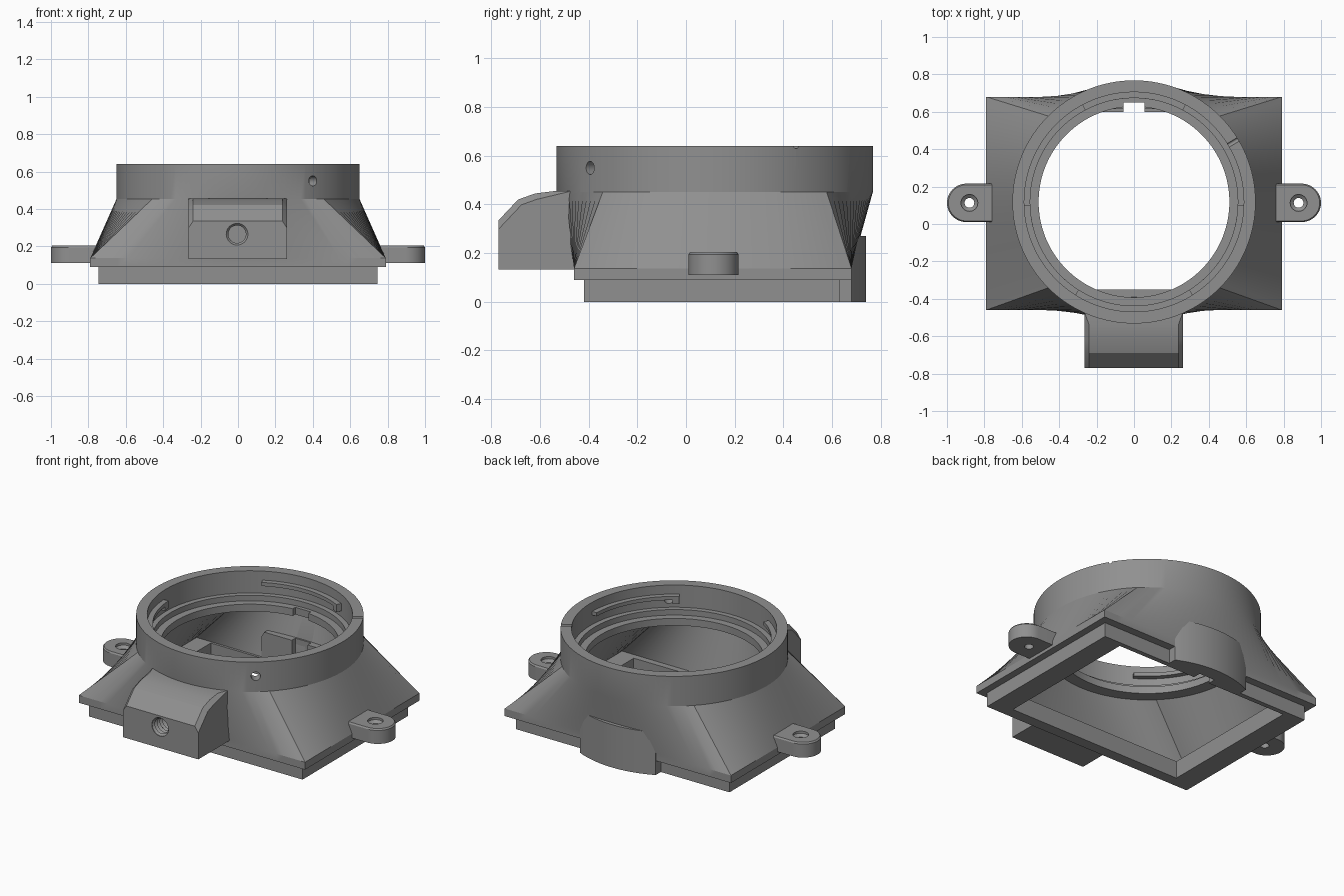
import bpy, bmesh, math
from mathutils import Matrix

if "Cube" in bpy.data.objects:
    bpy.data.objects.remove(bpy.data.objects["Cube"])

CY = 0.118          # ring centre on y
N = 128             # points per loop
grey = bpy.data.materials.new("grey plastic")
grey.diffuse_color = (0.28, 0.28, 0.28, 1)
grey.use_nodes = True
grey.node_tree.nodes["Principled BSDF"].inputs["Base Color"].default_value = grey.diffuse_color


def finish(name, bm):
    bmesh.ops.recalc_face_normals(bm, faces=bm.faces)
    me = bpy.data.meshes.new(name)
    bm.to_mesh(me)
    bm.free()
    me.materials.append(grey)
    ob = bpy.data.objects.new(name, me)
    bpy.context.collection.objects.link(ob)
    return ob


def skin(name, loops, closed=False):
    """Join equal-length loops of points; cap the ends or close into a tube."""
    bm = bmesh.new()
    rows = [[bm.verts.new(p) for p in lp] for lp in loops]
    n = len(rows[0])
    pairs = list(zip(rows, rows[1:]))
    if closed:
        pairs.append((rows[-1], rows[0]))
    else:
        bm.faces.new(rows[0])
        bm.faces.new(rows[-1])
    for a, b in pairs:
        for i in range(n):
            j = (i + 1) % n
            bm.faces.new((a[i], a[j], b[j], b[i]))
    return finish(name, bm)


def circle(r, z):
    return [(r * math.cos(t), CY + r * math.sin(t), z)
            for t in (math.pi / 4 + 2 * math.pi * i / N for i in range(N))]


def rect(x, y0, y1, z):
    c = [(x, y1), (-x, y1), (-x, y0), (x, y0)]
    out = []
    for s in range(4):
        (ax, ay), (bx, by) = c[s], c[(s + 1) % 4]
        for i in range(N // 4):
            f = i * 4 / N
            out.append((ax + (bx - ax) * f, ay + (by - ay) * f, z))
    return out


def rod(name, matrix, profile, n=32):
    """Solid of revolution along local z from (radius, z) pairs."""
    ob = skin(name, [[(r * math.cos(2 * math.pi * i / n), r * math.sin(2 * math.pi * i / n), z)
                      for i in range(n)] for r, z in profile])
    ob.data.transform(matrix)
    return ob


def box(name, x0, x1, y0, y1, z0, z1):
    return skin(name, [[(x0, y0, z), (x1, y0, z), (x1, y1, z), (x0, y1, z)] for z in (z0, z1)])


def cut(ob, *cutters):
    for c in cutters:
        c.hide_render = True
        m = ob.modifiers.new("cut", 'BOOLEAN')
        m.operation, m.solver, m.object = 'DIFFERENCE', 'EXACT', c
    bpy.context.view_layer.update()
    me = bpy.data.meshes.new_from_object(ob.evaluated_get(bpy.context.evaluated_depsgraph_get()))
    ob.modifiers.clear()
    ob.data = me
    for c in set(cutters):
        bpy.data.objects.remove(c)


def notch():
    return box("notch_cutter", -0.055, 0.055, 0.55, 0.65, -0.1, 0.48)


# hollow adapter body: square lip, slab, loft to ring, stepped bore, inner loft
body = skin("adapter_body", [
    rect(0.745, -0.42, 0.63, 0), rect(0.745, -0.42, 0.63, 0.09),
    rect(0.79, -0.46, 0.68, 0.09), rect(0.79, -0.46, 0.68, 0.137),
    circle(0.65, 0.452), circle(0.65, 0.64), circle(0.587, 0.64),
    circle(0.587, 0.5), circle(0.555, 0.5), circle(0.555, 0.465),
    circle(0.51, 0.465), circle(0.51, 0.42), circle(0.585, 0.42),
    rect(0.72, -0.39, 0.615, 0.11), rect(0.61, -0.35, 0.6, 0.11),
    rect(0.61, -0.35, 0.6, 0)], closed=True)


def radial(deg, r, z):
    a = math.radians(deg)
    return (Matrix.Translation((r * math.cos(a), CY + r * math.sin(a), z))
            @ Matrix.Rotation(a, 4, 'Z') @ Matrix.Rotation(math.pi / 2, 4, 'Y'))


# set-screw hole and index groove in the ring, cable notch at the back
cut(body,
    rod("screw_cutter", radial(-52, 0.62, 0.55), [(0.027, -0.1), (0.027, 0.1)]),
    rod("groove_cutter", radial(31, 0.62, 0.64), [(0.011, -0.1), (0.011, 0.1)]),
    notch())


# curved flap at the back
pts = []
for i in range(25):
    x = 0.265 - 0.53 * i / 24
    pts.append((x, CY + math.sqrt(0.622 ** 2 - x * x)))
pts += [(-0.265, 0.615), (0.265, 0.615)]
flap = skin("back_flap", [[(x, y, z) for x, y in pts] for z in (0, 0.27)])
corners = []
for s in (-1, 1):
    tri = [(s * 0.235, 0.29), (s * 0.29, 0.29), (s * 0.29, 0.2)]
    corners.append(skin("corner_cutter", [[(x, y, z) for x, z in tri] for y in (0.5, 0.9)]))
cut(flap, notch(), *corners)

# front block with sloped, side-chamfered top and threaded hole
prof = [(-0.77, 0.132), (-0.77, 0.335), (-0.69, 0.42), (-0.62, 0.445), (-0.54, 0.455),
        (-0.47, 0.455), (-0.44, 0.132)]
block = skin("front_block", [[(x, y, z) for y, z in prof] for x in (-0.265, 0.262)])
bm = bmesh.new()
bm.from_mesh(block.data)
edges = [e for e in bm.edges
         if abs(e.verts[0].co.x - e.verts[1].co.x) < 0.01
         and all(v.co.z > 0.33 and v.co.y < -0.53 for v in e.verts)]
bmesh.ops.bevel(bm, geom=edges, offset=0.025, segments=1, affect='EDGES')
bm.to_mesh(block.data)
bm.free()
thread = [(0.058, -0.02)]
for k in range(8):
    thread += [(0.058, 0.004 + k * 0.025), (0.047, 0.0165 + k * 0.025)]
cut(block, rod("thread_cutter",
               Matrix.Translation((-0.005, -0.77, 0.265)) @ Matrix.Rotation(-math.pi / 2, 4, 'X'),
               thread))

# mounting ears with countersunk holes
ears = []
for s, name in ((-1, "left_ear"), (1, "right_ear")):
    out = [(0.74, 0.01), (0.895, 0.01)]
    out += [(0.895 + 0.105 * math.cos(t), 0.113 + 0.103 * math.sin(t))
            for t in (-math.pi / 2 + math.pi * i / 24 for i in range(1, 24))]
    out += [(0.895, 0.216), (0.74, 0.216)]

    def level(z, k):
        return [(s * (0.88 + (x - 0.88) * k), 0.113 + (y - 0.113) * k, z) for x, y in out]
    ear = skin(name, [level(0.11, 1), level(0.195, 1), level(0.204, 0.94)])
    cut(ear, rod("ear_hole_cutter", Matrix.Translation((s * 0.88, 0.113, 0)),
                 [(0.026, 0), (0.026, 0.175), (0.045, 0.19), (0.045, 0.3)]))
    ears.append(ear)


# bayonet ribs inside the ring, each with an end stop
def arc(name, a0, a1, z0, z1):
    sec = [(0.555, z0), (0.595, z0), (0.595, z1), (0.555, z1)]
    n = max(2, int((a1 - a0) / 2))
    loops = []
    for i in range(n + 1):
        t = math.radians(a0 + (a1 - a0) * i / n)
        loops.append([(r * math.cos(t), CY + r * math.sin(t), z) for r, z in sec])
    return skin(name, loops)


ribs = []
for k in range(3):
    a = 62 + 120 * k
    ribs += [arc("bayonet_rib", a, a + 56, 0.56, 0.583),
             arc("rib_stop", a, a + 4, 0.535, 0.561)]

# smooth curved faces, keep edges sharp
bpy.ops.object.select_all(action='DESELECT')
for ob in [body, flap, block] + ears + ribs:
    ob.select_set(True)
bpy.context.view_layer.objects.active = body
bpy.ops.object.shade_smooth_by_angle(angle=math.radians(22))
